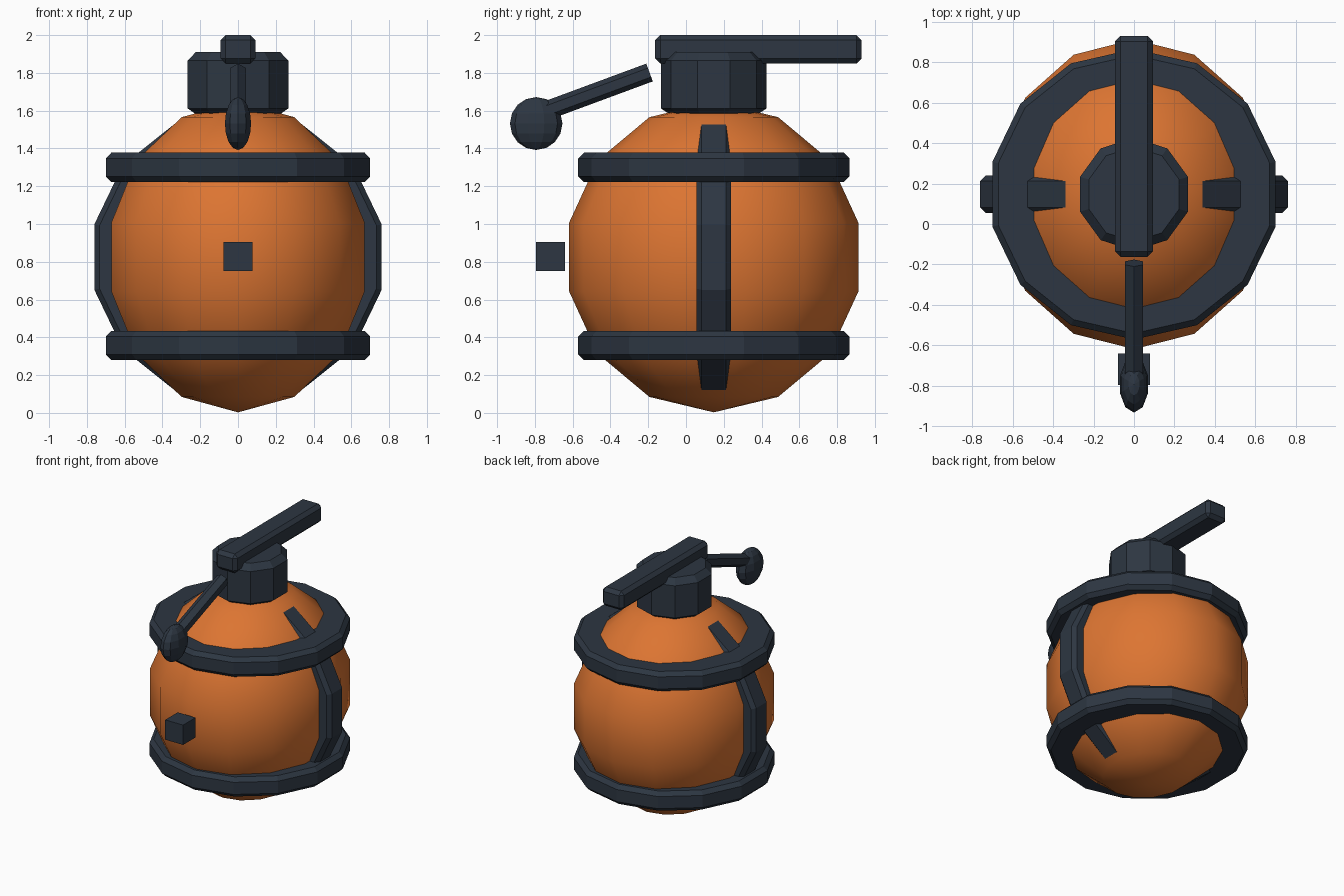
import bpy, bmesh, math
from mathutils import Matrix, Vector

if "Cube" in bpy.data.objects:
    bpy.data.objects.remove(bpy.data.objects["Cube"])


def material(name, rgb):
    m = bpy.data.materials.new(name)
    m.diffuse_color = (*rgb, 1)
    m.use_nodes = True
    m.node_tree.nodes["Principled BSDF"].inputs["Base Color"].default_value = m.diffuse_color
    return m


ORANGE = material("orange", (0.72, 0.178, 0.032))
SLATE = material("dark slate", (0.026, 0.037, 0.054))
CY = 0.147   # y of the body's axis
CZ = 0.825   # body centre height


def finish(name, bm, mat, smooth=False):
    bmesh.ops.recalc_face_normals(bm, faces=bm.faces[:])
    for f in bm.faces:
        f.smooth = smooth
    me = bpy.data.meshes.new(name)
    bm.to_mesh(me)
    bm.free()
    me.materials.append(mat)
    ob = bpy.data.objects.new(name, me)
    bpy.context.collection.objects.link(ob)
    return ob


def lathe(name, profile, n, matrix, mat, smooth=False):
    """Revolve (radius, height) points about local z, first vertex on +y."""
    bm = bmesh.new()
    rings = []
    for r, z in profile:
        if r < 1e-5:
            rings.append([bm.verts.new((0, 0, z))] * n)
        else:
            rings.append([bm.verts.new((r * math.sin(math.tau * i / n),
                                        r * math.cos(math.tau * i / n), z)) for i in range(n)])
    for a, b in zip(rings, rings[1:]):
        for i in range(n):
            j = (i + 1) % n
            bm.faces.new(list(dict.fromkeys((a[i], a[j], b[j], b[i]))))
    # flat end caps
    for ring in (rings[0], rings[-1]):
        if ring[0] is not ring[1]:
            bm.faces.new(ring)
    bm.transform(matrix)
    return finish(name, bm, mat, smooth)


def chamfered(r, h, b):
    return [(r - b, -h / 2), (r, -h / 2 + b), (r, h / 2 - b), (r - b, h / 2)]


def ball(rings):
    return [(math.sin(math.pi * k / rings), -math.cos(math.pi * k / rings))
            for k in range(rings + 1)]


def box(name, lo, hi, mat, bevel=0):
    lo, hi = Vector(lo), Vector(hi)
    bm = bmesh.new()
    bmesh.ops.create_cube(bm, size=1)
    bm.transform(Matrix.Translation((lo + hi) / 2) @ Matrix.Diagonal((*(hi - lo), 1)))
    if bevel:
        bmesh.ops.bevel(bm, geom=bm.edges[:], offset=bevel, segments=1,
                        affect='EDGES', profile=0.5)
    return finish(name, bm, mat)


T = Matrix.Translation
# round body, slightly narrow from side to side
lathe("body", ball(7), 14,
      T((0, CY, CZ)) @ Matrix.Diagonal((0.705, 0.785, 0.822, 1)), ORANGE, True)

# horizontal bands and the upright strap
for name, z in (("lower_band", 0.357), ("upper_band", 1.3)):
    lathe(name, chamfered(0.718, 0.155, 0.03), 14, T((0, CY, z)), SLATE)
lathe("upright_strap", chamfered(0.78, 0.185, 0.028), 14,
      T((0, CY, CZ)) @ Matrix.Rotation(math.pi / 2, 4, 'X'), SLATE)

# neck and lever
lathe("neck", [(0.24, 1.585), (0.28, 1.612), (0.28, 1.865), (0.235, 1.91)], 10,
      T((0, CY, 0)), SLATE)
box("lever", (-0.093, -0.163, 1.85), (0.093, 0.93, 2.0), SLATE, 0.027)

# slanted pin with flattened knob
lathe("pin_rod", [(0.05, 0), (0.05, 0.6)], 6,
      T((0, -0.193, 1.802)) @ Matrix.Rotation(math.radians(110.3), 4, 'X'), SLATE)
lathe("pin_knob", ball(8), 10,
      T((0, -0.793, 1.532)) @ Matrix.Diagonal((0.073, 0.139, 0.14, 1)), SLATE)

# small block in front of the body
box("front_block", (-0.078, -0.795, 0.75), (0.078, -0.64, 0.906), SLATE)
